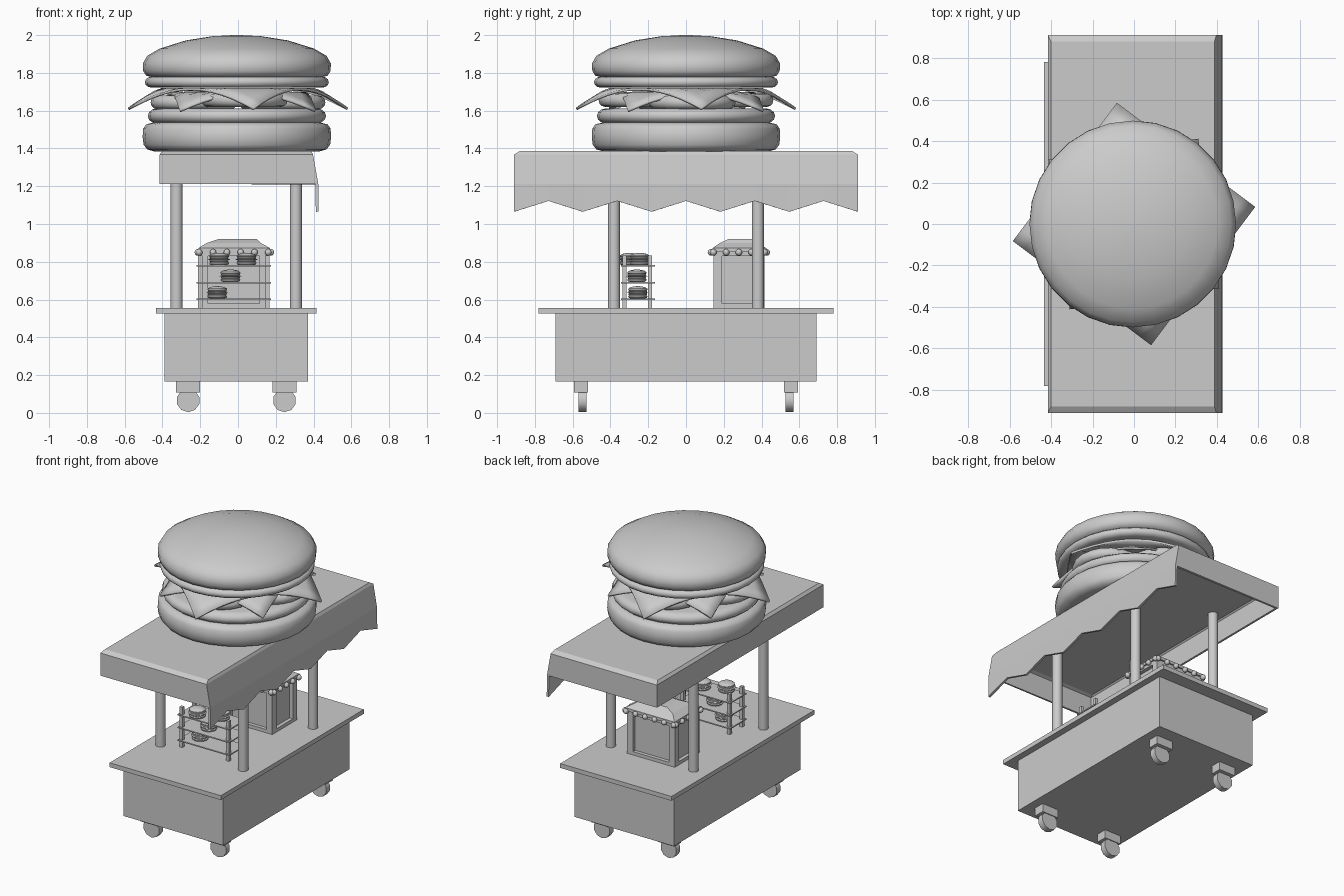
import bpy, bmesh, math
from math import sin, cos, pi, radians

if "Cube" in bpy.data.objects:
    bpy.data.objects.remove(bpy.data.objects["Cube"])


def make(name, bm, smooth=None):
    me = bpy.data.meshes.new(name)
    bm.to_mesh(me)
    bm.free()
    ob = bpy.data.objects.new(name, me)
    bpy.context.collection.objects.link(ob)
    if smooth:
        bpy.ops.object.select_all(action='DESELECT')
        ob.select_set(True)
        bpy.context.view_layer.objects.active = ob
        bpy.ops.object.shade_smooth_by_angle(angle=radians(smooth))
    return ob


def loft(name, rings, bottom=True, top=True, smooth=None):
    """Skin counter-clockwise rings from bottom to top."""
    bm = bmesh.new()
    vs = [[bm.verts.new(p) for p in r] for r in rings]
    n = len(vs[0])
    for a, b in zip(vs, vs[1:]):
        for i in range(n):
            j = (i + 1) % n
            bm.faces.new((a[i], a[j], b[j], b[i]))
    if bottom:
        bm.faces.new(vs[0][::-1])
    if top:
        bm.faces.new(vs[-1])
    return make(name, bm, smooth)


def rect(x0, x1, y0, y1, z):
    return [(x0, y0, z), (x1, y0, z), (x1, y1, z), (x0, y1, z)]


def box(name, x0, x1, y0, y1, z0, z1):
    return loft(name, [rect(x0, x1, y0, y1, z0), rect(x0, x1, y0, y1, z1)])


def lathe(name, profile, n=28, cx=0.0, cy=0.0, cz=0.0, s=1.0, smooth=50):
    rings = [[(cx + s * r * cos(2 * pi * i / n), cy + s * r * sin(2 * pi * i / n), cz + s * z)
              for i in range(n)] for r, z in profile]
    return loft(name, rings, smooth=smooth)


def puck(r, z0, z1, b):
    """Rounded disc profile."""
    h = (z1 - z0) / 2
    zc = (z0 + z1) / 2
    return [(r - b, z0)] + [(r - b + b * cos(t), zc + h * sin(t))
                            for t in (radians(a) for a in (-60, -30, 0, 30, 60))] + [(r - b, z1)]


def solid(ob, t, offset=-1):
    m = ob.modifiers.new("thickness", 'SOLIDIFY')
    m.thickness = t
    m.offset = offset


# Cart body and counter
box("cart_body", -0.39, 0.37, -0.69, 0.69, 0.165, 0.525)
box("counter", -0.435, 0.415, -0.78, 0.78, 0.525, 0.555)

# Casters
for x in (-0.264, 0.246):
    for s in (-1, 1):
        box("wheel_bracket", x - 0.063, x + 0.063, s * 0.557 - 0.037, s * 0.557 + 0.037, 0.108, 0.165)
        ring = [(x + 0.062 * cos(i * pi / 5 - pi / 2), 0.066 + 0.062 * sin(i * pi / 5 - pi / 2))
                for i in range(10)]
        loft("wheel", [[(a, s * 0.547 + d, b) for a, b in ring] for d in (0.021, -0.021)], smooth=50)

# Roof posts
for x in (-0.325, 0.307):
    for y in (-0.381, 0.381):
        lathe("roof_post", [(0.032, 0.555), (0.032, 1.37)], 16, x, y)

# Hollow roof with a sloped serving side
roof = loft("roof", [rect(-0.415, 0.425, -0.91, 0.91, 1.212),
                     rect(-0.415, 0.397, -0.91, 0.91, 1.368),
                     rect(-0.400, 0.388, -0.88, 0.88, 1.386)], bottom=False)
solid(roof, 0.02)

# Zigzag valance hanging on the serving side
bm = bmesh.new()
prev = None
for i in range(11):
    y = -0.91 + i * 0.182
    cur = (bm.verts.new((0.427, y, 1.065 if i % 2 == 0 else 1.122)), bm.verts.new((0.425, y, 1.212)))
    if prev:
        bm.faces.new((prev[0], cur[0], cur[1], prev[1]))
    prev = cur
solid(make("valance", bm), 0.015)

# Giant burger: buns and patties
lathe("bottom_bun", [(0.44, 1.385), (0.475, 1.395), (0.494, 1.42), (0.499, 1.46),
                     (0.496, 1.505), (0.48, 1.528), (0.44, 1.537)], cx=-0.006)
lathe("lower_patty", puck(0.472, 1.532, 1.612, 0.05), cx=-0.006)
lathe("upper_patty", puck(0.487, 1.722, 1.78, 0.035), cx=-0.006)
lathe("top_bun", [(0.44, 1.775), (0.48, 1.785), (0.496, 1.81), (0.498, 1.85), (0.475, 1.89),
                  (0.41, 1.928), (0.27, 1.972), (0.13, 1.994), (0.02, 2.0)], cx=-0.006)

# Tomato slices
for k in range(4):
    a = k * pi / 2 + radians(8)
    dz = 0.012 * (k % 2)
    lathe("tomato_slice", puck(0.23, 1.608 + dz, 1.68 + dz, 0.035), 20,
          0.235 * cos(a), 0.235 * sin(a))


# Drooping square cheese slices
def cheese(name, corner, angle, z0, flat):
    bm = bmesh.new()
    bmesh.ops.create_grid(bm, x_segments=12, y_segments=12, size=corner / math.sqrt(2))
    t = radians(angle - 45)
    for v in bm.verts:
        x, y = v.co.x, v.co.y
        r = math.hypot(x, y)
        v.co = (x * cos(t) - y * sin(t), x * sin(t) + y * cos(t), z0 - 0.62 * max(0, r - flat))
    solid(make(name, bm, 40), 0.014)


cheese("upper_cheese", 0.59, 8, 1.72, 0.42)
cheese("lower_cheese", 0.515, 53, 1.70, 0.36)

# Display rack
for z in (0.602, 0.69, 0.778):
    box("rack_shelf", -0.22, 0.175, -0.345, -0.165, z - 0.004, z + 0.004)
for x in (-0.2, 0.155):
    for y in (-0.325, -0.19):
        box("rack_post", x - 0.011, x + 0.011, y - 0.011, y + 0.011, 0.555, 0.832)

# Small burgers on the rack
small = [(0.38, 0), (0.48, 0.04), (0.5, 0.12), (0.44, 0.165), (0.48, 0.19), (0.48, 0.23), (0.43, 0.25),
         (0.55, 0.275), (0.55, 0.295), (0.44, 0.32), (0.48, 0.34), (0.48, 0.38), (0.45, 0.4),
         (0.5, 0.43), (0.49, 0.49), (0.39, 0.56), (0.2, 0.605), (0.02, 0.62)]
for x, y, z in ((-0.11, -0.255, 0.606), (-0.04, -0.26, 0.694), (-0.1, -0.3, 0.782), (0.045, -0.245, 0.782)):
    lathe("small_burger", small, 14, x, y, z, 0.105, 40)

# Snack cabinet: base, corner posts, inset panes, header
X0, X1, Y0, Y1 = -0.205, 0.16, 0.145, 0.415
box("cabinet_base", X0, X1, Y0, Y1, 0.555, 0.578)
box("cabinet_header", X0, X1, Y0, Y1, 0.83, 0.86)
box("cabinet_panes", X0 + 0.025, X1 - 0.025, Y0 + 0.025, Y1 - 0.025, 0.57, 0.84)
for x in (X0, X1 - 0.045):
    for y in (Y0, Y1 - 0.045):
        box("cabinet_post", x, x + 0.045, y, y + 0.045, 0.57, 0.84)
loft("cabinet_roof", [rect(X0 - 0.005, X1 + 0.01, Y0 - 0.005, Y1 + 0.01, 0.852),
                      rect(X0 - 0.005, X1 + 0.01, Y0 - 0.005, Y1 + 0.01, 0.872),
                      rect(X0 + 0.04, X1 - 0.04, Y0 + 0.035, Y1 - 0.035, 0.9),
                      rect(X0 + 0.1, X1 - 0.06, Y0 + 0.08, Y1 - 0.06, 0.92)])

# Light bulbs around the cabinet roof
spots = [(X0 + (X1 - X0) * i / 5, y) for i in range(6) for y in (Y0 - 0.012, Y1 + 0.012)]
spots += [(x, Y0 + (Y1 - Y0) * i / 4) for i in range(5) for x in (X0 - 0.008, X1 + 0.014)]
for x, y in spots:
    bm = bmesh.new()
    bmesh.ops.create_uvsphere(bm, u_segments=10, v_segments=6, radius=0.018)
    bmesh.ops.translate(bm, verts=bm.verts, vec=(x, y, 0.85))
    make("light_bulb", bm, 60)
